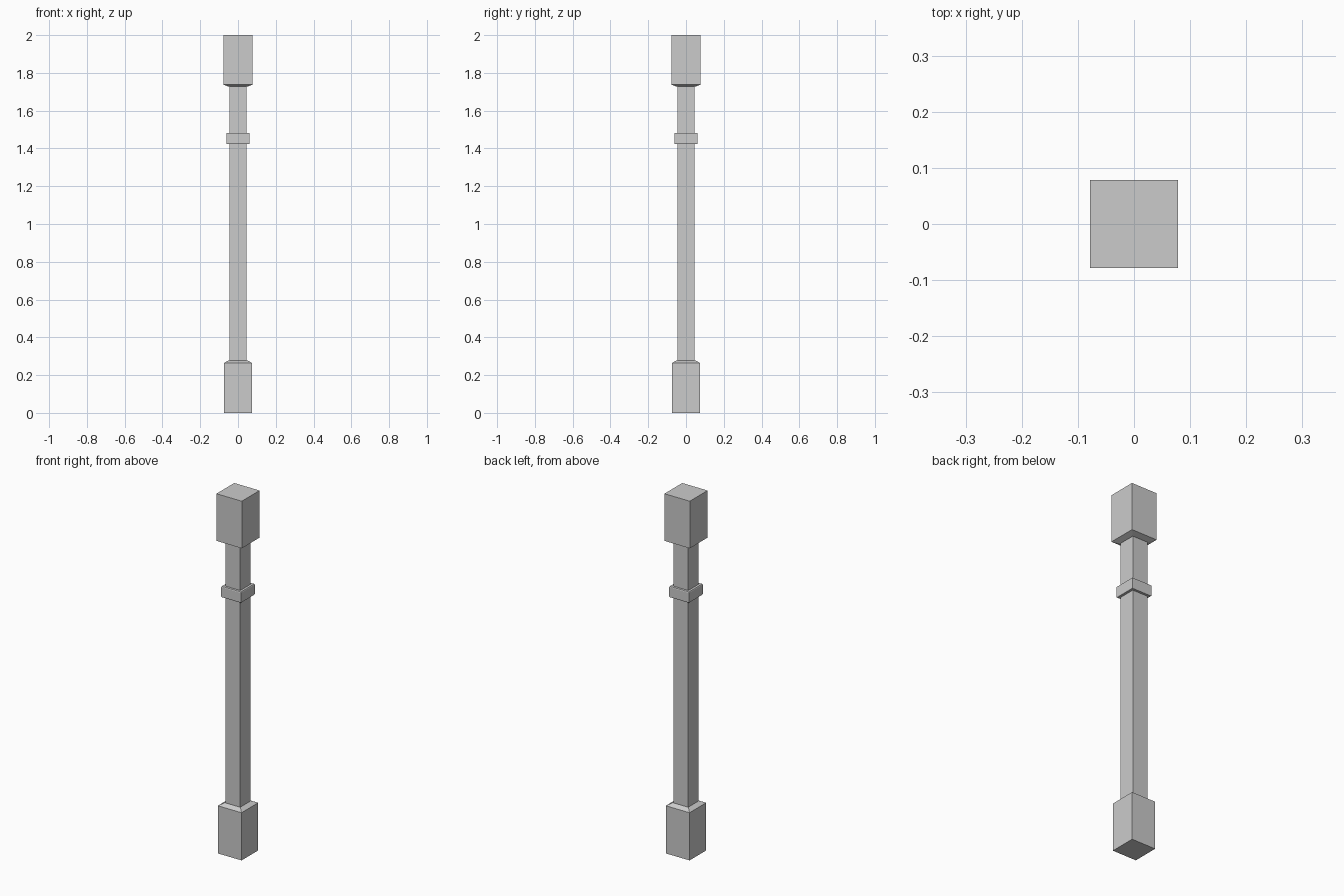
import bpy, bmesh

if "Cube" in bpy.data.objects:
    bpy.data.objects.remove(bpy.data.objects["Cube"])


def square_loft(name, profile):
    """Closed square solid from (half_width, z) profile points, bottom to top."""
    bm = bmesh.new()
    rings = [[bm.verts.new((sx * h, sy * h, z))
              for sx, sy in ((-1, -1), (1, -1), (1, 1), (-1, 1))]
             for h, z in profile]
    bm.faces.new(rings[0][::-1])
    bm.faces.new(rings[-1])
    for a, b in zip(rings, rings[1:]):
        for i in range(4):
            j = (i + 1) % 4
            bm.faces.new((a[i], a[j], b[j], b[i]))
    mesh = bpy.data.meshes.new(name)
    bm.to_mesh(mesh)
    bm.free()
    obj = bpy.data.objects.new(name, mesh)
    bpy.context.collection.objects.link(obj)
    return obj


# Base block with sloped shoulder
square_loft("base_block", [(0.073, 0), (0.073, 0.265), (0.049, 0.278)])

# Square shaft between the blocks
square_loft("shaft", [(0.046, 0.26), (0.046, 1.745)])

# Collar with slightly eased edges
square_loft("collar", [(0.059, 1.423), (0.061, 1.427),
                       (0.061, 1.479), (0.059, 1.483)])

# Top block with sloped underside
square_loft("top_block", [(0.049, 1.727), (0.078, 1.738), (0.078, 2.0)])
